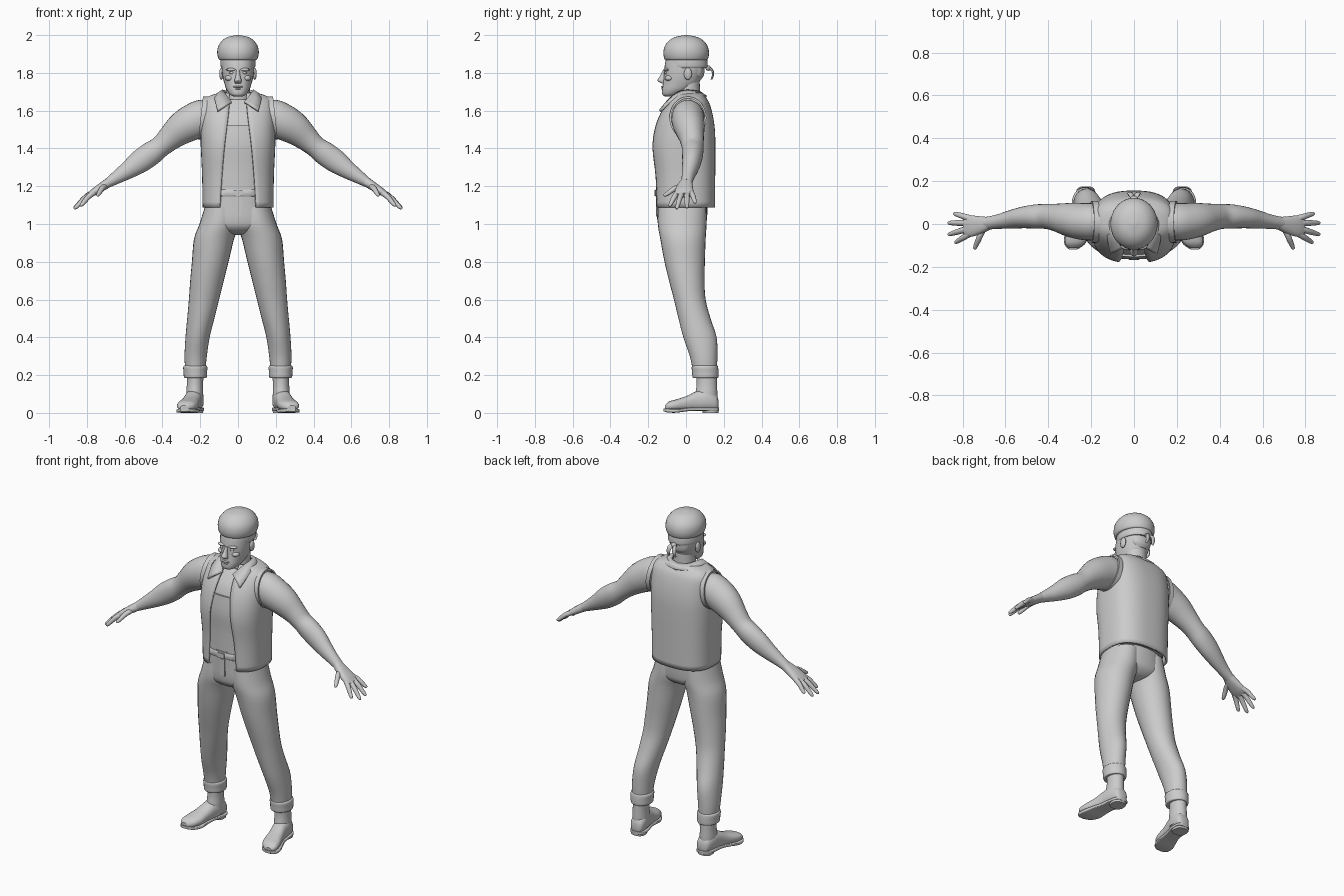
import bpy, bmesh, math
from mathutils import Vector, Matrix

X, Y, Z = Vector((1, 0, 0)), Vector((0, 1, 0)), Vector((0, 0, 1))


def finish(name, bm, mirror=False, thick=0):
    bmesh.ops.recalc_face_normals(bm, faces=bm.faces)
    me = bpy.data.meshes.new(name)
    bm.to_mesh(me)
    bm.free()
    ob = bpy.data.objects.new(name, me)
    bpy.context.collection.objects.link(ob)
    if mirror:
        ob.modifiers.new("Mirror", 'MIRROR').merge_threshold = 0.0005
    if thick:
        m = ob.modifiers.new("Solidify", 'SOLIDIFY')
        m.thickness, m.offset = thick, 0
    return ob


def spline(rows, steps):
    """Smooth interpolation through rows of numbers."""
    out = []
    for i in range(len(rows) - 1):
        p0, p1 = rows[max(i - 1, 0)], rows[i]
        p2, p3 = rows[i + 1], rows[min(i + 2, len(rows) - 1)]
        for k in range(steps):
            t = k / steps
            out.append([b + 0.5 * t * (c - a + t * (2*a - 5*b + 4*c - d + t * (3*(b - c) + d - a)))
                        for a, b, c, d in zip(p0, p1, p2, p3)])
    return out + [list(rows[-1])]


def loft(name, rings, axis=Z, e=1.0, n=28, steps=4, mirror=False, thick=0):
    """Skin rings (x, y, z, half width, half depth[, half front opening]).
    axis=None turns the rings along the path; e < 1 squares the section."""
    rows = spline(rings, steps)
    bm, loops = bmesh.new(), []
    gap = len(rows[0]) > 5
    for i, r in enumerate(rows):
        c = Vector(r[:3])
        if axis is None:
            t = (Vector(rows[min(i + 1, len(rows) - 1)][:3]) - Vector(rows[max(i - 1, 0)][:3])).normalized()
            u = (Y - t * t.dot(Y)).normalized()
            v = t.cross(u)
        else:
            u, v = X, (Y if axis == Z else Z)
        g = math.asin(min(1, r[5] / r[3]) ** (1 / e)) if gap else 0
        loop = []
        for k in range(n):
            a = -math.pi / 2 + g + (2 * math.pi - 2 * g) * k / (n - 1 if gap else n)
            ca, sa = math.cos(a), math.sin(a)
            loop.append(bm.verts.new(c + u * r[3] * math.copysign(abs(ca) ** e, ca)
                                     + v * r[4] * math.copysign(abs(sa) ** e, sa)))
        loops.append(loop)
    for p, q in zip(loops, loops[1:]):
        for k in range(n - 1 if gap else n):
            j = (k + 1) % n
            bm.faces.new((p[k], p[j], q[j], q[k]))
    if not gap:
        bm.faces.new(loops[0])
        bm.faces.new(loops[-1])
    return finish(name, bm, mirror, thick)


def ball(name, loc, size, mirror=False):
    bm = bmesh.new()
    bmesh.ops.create_uvsphere(bm, u_segments=16, v_segments=10, radius=1,
                              matrix=Matrix.Translation(loc) @ Matrix.Diagonal((*size, 1)))
    return finish(name, bm, mirror)


def box(name, loc, size):
    bm = bmesh.new()
    bmesh.ops.create_cube(bm, size=1, matrix=Matrix.Translation(loc) @ Matrix.Diagonal((*size, 1)))
    return finish(name, bm)


# Torso and shirt
loft("chest", [(0, -.01, 1.10, .165, .138), (0, -.01, 1.3, .165, .143), (0, -.012, 1.45, .175, .147),
               (0, -.003, 1.56, .172, .128), (0, .008, 1.62, .16, .098), (0, .015, 1.66, .12, .07)], e=.8)
loft("shirt", [(0, -.01, 1.12, .168, .146), (0, -.01, 1.3, .168, .149), (0, -.012, 1.42, .176, .154),
               (0, -.01, 1.525, .172, .144)], e=.8)

# Open vest
loft("vest", [(0, -.006, 1.088, .182, .154, .095), (0, -.007, 1.25, .184, .156, .085),
              (0, -.013, 1.4, .191, .163, .072), (0, -.008, 1.5, .193, .155, .06),
              (0, .001, 1.58, .19, .134, .05), (0, .012, 1.64, .182, .105, .045),
              (0, .016, 1.672, .15, .08, .045), (0, .016, 1.69, .09, .068, .045)],
     e=.75, n=48, thick=.012)

# Vest armhole trim
loop = [(.186 - .012 * math.sin(a), .01 + .093 * math.cos(a), 1.562 + .108 * math.sin(a))
        for a in [2 * math.pi * k / 32 for k in range(32)]]
bm = bmesh.new()
rim = [[bm.verts.new(Vector(p) + Vector((dx, 0, 0)) +
                     (Vector(p) - Vector((.186, .01, 1.562))) * s) for p in loop]
       for dx, s in ((-.015, 0), (-.015, .05), (.012, .05), (.012, -.05))]
for p, q in zip(rim, rim[1:]):
    for k in range(32):
        bm.faces.new((p[k], p[(k + 1) % 32], q[(k + 1) % 32], q[k]))
finish("armhole_trim", bm, True)

# Pointed collar
inner = spline([(0, .075, 1.695), (.055, .055, 1.70), (.08, 0, 1.705), (.07, -.05, 1.69), (.035, -.1, 1.645)], 4)
outer = spline([(0, .108, 1.672), (.08, .085, 1.675), (.115, .01, 1.682), (.122, -.07, 1.655), (.108, -.138, 1.598)], 4)
bm = bmesh.new()
rows = [[bm.verts.new(p) for p in r] for r in (inner, outer)]
for k in range(len(inner) - 1):
    bm.faces.new((rows[0][k], rows[0][k + 1], rows[1][k + 1], rows[1][k]))
finish("collar", bm, True, .014)

# Neck and head
loft("neck", [(0, .02, 1.6, .075, .07), (0, .012, 1.66, .064, .064), (0, .012, 1.78, .062, .06)])
loft("head", [(0, -.085, 1.674, .022, .026), (0, -.078, 1.685, .042, .047), (0, -.052, 1.71, .06, .075),
              (0, -.03, 1.74, .071, .093), (0, -.018, 1.775, .08, .1), (0, -.01, 1.81, .085, .106),
              (0, -.003, 1.86, .087, .106), (0, 0, 1.91, .08, .095)], e=.92)
loft("nose", [(0, -.112, 1.815, .009, .01), (0, -.122, 1.785, .012, .015), (0, -.13, 1.76, .019, .021),
              (0, -.118, 1.745, .016, .012)], n=16)
ball("brow", (.034, -.102, 1.817), (.029, .018, .009), True)
ball("eye", (.033, -.106, 1.8), (.014, .009, .007), True)
ball("cheek", (.045, -.088, 1.772), (.024, .024, .016), True)
ball("upper_lip", (0, -.119, 1.726), (.026, .013, .006))
ball("lower_lip", (0, -.117, 1.716), (.022, .013, .006))
ball("chin", (0, -.105, 1.69), (.026, .02, .014))
ball("ear", (.088, .01, 1.795), (.011, .021, .032), True)

# Bandana, knot and tails
loft("bandana", [(0, .004, 1.826, .087, .107), (0, .004, 1.835, .092, .111), (0, .003, 1.86, .093, .111),
                 (0, .003, 1.885, .09, .107)])
ball("bandana_knot", (0, .118, 1.825), (.018, .014, .014))
loft("bandana_tail", [(.008, .118, 1.825, .006, .01), (.015, .138, 1.815, .006, .013),
                      (.02, .143, 1.79, .006, .012), (.022, .134, 1.765, .004, .006)],
     axis=None, n=10, mirror=True)
loft("back_hair", [(0, .06, 1.765, .035, .02), (0, .06, 1.79, .06, .035), (0, .05, 1.84, .07, .05)])

# Rounded cap
loft("cap", [(0, .001, 1.868, .092, .104), (0, .001, 1.874, .103, .115), (0, .001, 1.905, .11, .121),
             (0, .001, 1.94, .105, .114), (0, .001, 1.97, .085, .092), (0, .001, 1.99, .055, .058),
             (0, .001, 2.0, .008, .008)], n=32)

# Arms
loft("arm", [(.12, .01, 1.575, .06, .07), (.18, .01, 1.565, .085, .095), (.24, .012, 1.54, .086, .095),
             (.30, .02, 1.505, .079, .086), (.36, .03, 1.455, .065, .068), (.41, .035, 1.41, .058, .057),
             (.46, .035, 1.373, .056, .063), (.52, .03, 1.33, .05, .061), (.58, .02, 1.287, .042, .048),
             (.64, .01, 1.248, .033, .035), (.69, .003, 1.216, .03, .025)], axis=None, mirror=True)

# Hands
loft("palm", [(.675, .004, 1.226, .029, .025), (.72, -.005, 1.197, .042, .023), (.765, -.01, 1.168, .05, .019),
              (.79, -.01, 1.152, .042, .013)], axis=None, e=.85, mirror=True)
fingers = {"index_finger": ((.765, -.044, 1.165), (.835, -.088, 1.095)),
           "middle_finger": ((.775, -.022, 1.162), (.868, -.05, 1.08)),
           "ring_finger": ((.775, .005, 1.162), (.868, .005, 1.085)),
           "little_finger": ((.765, .026, 1.168), (.842, .05, 1.112)),
           "thumb": ((.705, -.025, 1.2), (.745, -.118, 1.15))}
for name, (a, b) in fingers.items():
    a, b = Vector(a), Vector(b)
    pts = [(*a.lerp(b, t), r, r) for t, r in ((0, .015), (.4, .014), (.8, .011), (.95, .008), (1, .003))]
    pts[1] = (*(Vector(pts[1][:3]) + Z * .006), .014, .014)
    loft(name, pts, axis=None, n=12, steps=3, mirror=True)

# Trousers, fly, belt and buckle
loft("trouser_seat", [(0, -.015, 1.19, .168, .144), (0, -.02, 1.1, .172, .136), (0, -.021, 1.03, .185, .132),
                      (0, -.02, .985, .18, .122), (0, -.018, .955, .11, .09), (0, -.015, .943, .05, .05)], e=.9)
loft("trouser_leg", [(.088, -.02, 1.09, .088, .128), (.1, -.02, 1.0, .104, .129), (.127, -.016, .92, .106, .12),
                     (.147, -.007, .8, .097, .107), (.164, .004, .7, .089, .094), (.18, .02, .6, .08, .084),
                     (.197, .045, .5, .072, .085), (.214, .074, .4, .064, .088), (.224, .093, .3, .059, .073),
                     (.226, .1, .22, .053, .063)], mirror=True)
loft("trouser_cuff", [(.226, .103, .184, .05, .058), (.226, .103, .188, .06, .068), (.226, .102, .215, .062, .07),
                      (.226, .1, .24, .064, .07), (.226, .1, .25, .059, .066), (.226, .1, .252, .05, .056)],
     mirror=True)
loft("belt", [(0, -.011, 1.145, .165, .148), (0, -.011, 1.15, .171, .152), (0, -.011, 1.178, .171, .152),
              (0, -.011, 1.183, .165, .148)], e=.8, n=40, steps=1)
box("buckle", (0, -.163, 1.164), (.045, .01, .03))
box("fly", (.006, -.155, 1.09), (.03, .008, .1))

# Boots
loft("boot_shaft", [(.228, .11, .04, .045, .056), (.229, .108, .1, .045, .058), (.228, .11, .15, .043, .054),
                    (.226, .108, .22, .045, .054)], mirror=True)
loft("boot_foot", [(.224, .172, .045, .018, .02), (.225, .16, .055, .038, .043), (.23, .115, .068, .048, .058),
                   (.24, .055, .062, .046, .052), (.252, .005, .05, .048, .04), (.265, -.05, .041, .054, .031),
                   (.276, -.09, .036, .046, .024), (.283, -.112, .028, .022, .012)],
     axis=Y, e=.85, mirror=True)
loft("boot_sole", [(.224, .175, .02, .022, .009), (.225, .16, .02, .042, .009), (.23, .11, .02, .05, .009),
                   (.242, .05, .02, .045, .009), (.254, 0, .017, .052, .009), (.266, -.05, .011, .058, .01),
                   (.277, -.095, .012, .047, .01), (.284, -.118, .016, .02, .008)],
     axis=Y, e=.35, mirror=True)
loft("boot_heel", [(.227, .13, 0, .042, .042), (.227, .13, .02, .045, .045)], e=.8, steps=1, mirror=True)

# Smooth shading with crisp edges
bpy.ops.object.select_all(action='SELECT')
bpy.context.view_layer.objects.active = bpy.context.selected_objects[0]
bpy.ops.object.shade_smooth_by_angle(angle=math.radians(40))
